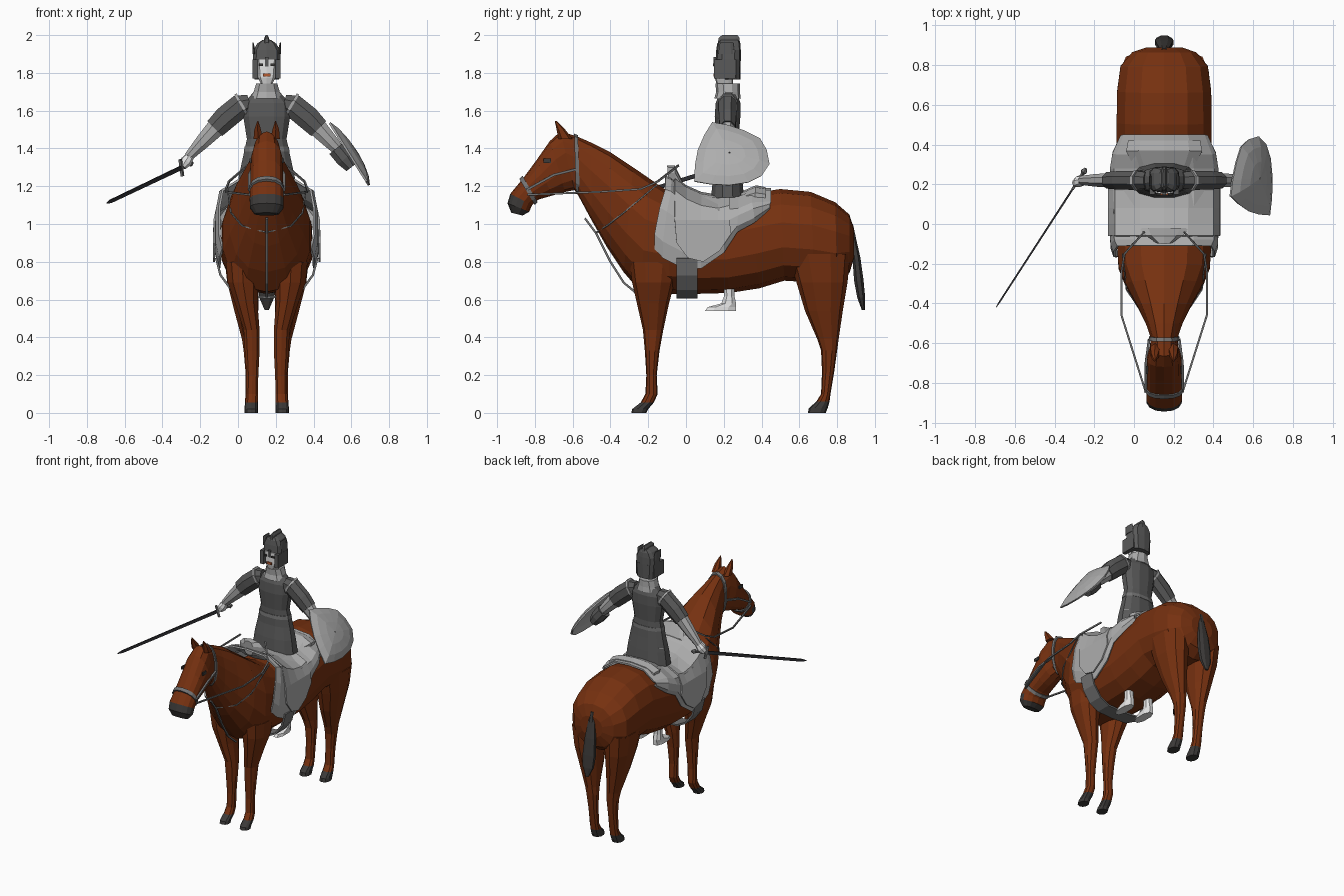
import bpy, bmesh, math
from mathutils import Vector

X0 = 0.152  # centre line of horse and rider


def material(name, r, g, b):
    m = bpy.data.materials.new(name)
    m.diffuse_color = (r, g, b, 1)
    return m


BROWN = material("horse brown", 0.18, 0.03, 0.005)
DARK = material("charcoal", 0.045, 0.042, 0.04)
ARMOUR = material("dark armour", 0.10, 0.10, 0.10)
CLOTH = material("saddle grey", 0.42, 0.42, 0.42)
MAIL = material("light armour", 0.40, 0.40, 0.40)
PALE = material("pale boots and face", 0.78, 0.78, 0.78)
STRAP = material("strap grey", 0.17, 0.17, 0.17)
BLADE = material("blade", 0.03, 0.03, 0.035)
LIP = material("mouth red", 0.45, 0.10, 0.03)


def finish(name, bm, mat, rule=None, mat2=None):
    bmesh.ops.recalc_face_normals(bm, faces=bm.faces)
    if rule:
        for f in bm.faces:
            f.material_index = int(rule(f.calc_center_median()))
    me = bpy.data.meshes.new(name)
    bm.to_mesh(me)
    bm.free()
    me.materials.append(mat)
    if mat2:
        me.materials.append(mat2)
    ob = bpy.data.objects.new(name, me)
    bpy.context.collection.objects.link(ob)
    return ob


def skin(name, rings, mat, cap=True, rule=None, mat2=None, closed=True):
    """Join rows of points with quads."""
    bm = bmesh.new()
    rows = [[bm.verts.new(p) for p in r] for r in rings]
    n = len(rows[0])
    for a, b in zip(rows, rows[1:]):
        for i in range(n if closed else n - 1):
            j = (i + 1) % n
            bm.faces.new((a[i], a[j], b[j], b[i]))
    if cap and closed:
        bm.faces.new(rows[0])
        bm.faces.new(rows[-1])
    return finish(name, bm, mat, rule, mat2)


def oval(c, u, v, n, p):
    pts = []
    for i in range(n):
        t = 2 * math.pi * (i + 0.5) / n
        a, b = math.cos(t), math.sin(t)
        a, b = (math.copysign(abs(k) ** (2 / p), k) for k in (a, b))
        pts.append(c + u * a + v * b)
    return pts


def loft(name, stations, mat, off=0, side=1, n=12, p=2.3, **kw):
    """Stations: (y1, z1, y2, z2, half width[, x offset])"""
    rings = []
    for s in stations:
        a, b = Vector((0, s[0], s[1])), Vector((0, s[2], s[3]))
        x = X0 + side * (s[5] if len(s) > 5 else off)
        c = (a + b) / 2 + Vector((x, 0, 0))
        rings.append(oval(c, Vector((s[4], 0, 0)), (a - b) / 2, n, p))
    return skin(name, rings, mat, **kw)


def column(name, levels, mat, **kw):
    """Horizontal sections: (front y, back y, z, half width[, x offset])"""
    return loft(name, [(a, z, b, z, *r) for a, b, z, *r in levels], mat, **kw)


def tube(name, pts, mat, n=4, **kw):
    """Path of (x, y, z, horizontal radius, vertical radius)"""
    rings = []
    for i, q in enumerate(pts):
        d = Vector(pts[min(i + 1, len(pts) - 1)][:3]) - Vector(pts[max(i - 1, 0)][:3])
        d.normalize()
        u = d.cross(Vector((0, 0, 1)))
        u = u.normalized() if u.length > 0.01 else Vector((1, 0, 0))
        rings.append(oval(Vector(q[:3]), u * q[3], u.cross(d) * q[4], n, 2))
    return skin(name, rings, mat, **kw)


def strap(name, pts, side=1, r=0.007):
    tube(name, [(X0 + side * x, y, z, r, r) for x, y, z in pts], STRAP)


def box(name, x, y, z, sx, sy, sz, mat):
    bm = bmesh.new()
    bmesh.ops.create_cube(bm, size=1)
    for v in bm.verts:
        v.co = Vector((X0 + x + v.co.x * sx, y + v.co.y * sy, z + v.co.z * sz))
    return finish(name, bm, mat)


# Horse body, neck and head in one loft
loft("horse_body", [
    (.89, .97, .89, .82, .09), (.865, 1.05, .865, .74, .165), (.79, 1.115, .80, .69, .225),
    (.66, 1.17, .68, .69, .242), (.50, 1.185, .52, .70, .245), (.33, 1.16, .39, .66, .245),
    (.18, 1.12, .23, .635, .245), (0, 1.13, .05, .63, .245), (-.12, 1.19, -.08, .63, .243),
    (-.20, 1.245, -.24, .64, .235), (-.28, 1.30, -.33, .745, .20), (-.40, 1.38, -.42, .88, .14),
    (-.50, 1.43, -.50, 1.02, .095), (-.58, 1.465, -.57, 1.15, .068),
    (-.665, 1.49, -.59, 1.18, .074), (-.72, 1.44, -.64, 1.17, .088), (-.79, 1.34, -.71, 1.15, .088),
    (-.86, 1.245, -.78, 1.13, .088), (-.93, 1.16, -.815, 1.10, .092), (-.945, 1.11, -.83, 1.065, .09),
    (-.925, 1.06, -.865, 1.045, .065)], BROWN, n=14,
    rule=lambda c: c.y < -.83 and c.z < 1.0 + (-.83 - c.y) * 1.6 + .05, mat2=DARK)

hoof = dict(rule=lambda c: c.z < .05, mat2=DARK)
for s, tag in ((-1, "right"), (1, "left")):
    # Horse legs, ears and eyes
    column("front_leg_" + tag, [
        (-.30, -.04, .80, .09, .13), (-.285, -.06, .69, .085, .125), (-.26, -.09, .58, .062, .108),
        (-.228, -.12, .44, .044, .08), (-.218, -.14, .33, .041, .077), (-.21, -.155, .20, .033, .076),
        (-.215, -.15, .10, .032, .078), (-.24, -.17, .055, .034, .08), (-.285, -.20, .02, .035, .082),
        (-.29, -.21, 0, .035, .082)], BROWN, side=s, n=10, **hoof)
    column("hind_leg_" + tag, [
        (.54, .87, .84, .10, .13), (.585, .855, .69, .088, .125), (.63, .83, .54, .066, .108),
        (.695, .808, .39, .045, .088), (.715, .80, .33, .042, .082), (.72, .785, .22, .034, .08),
        (.715, .765, .10, .034, .08), (.69, .76, .06, .036, .08), (.65, .75, .025, .037, .082),
        (.645, .74, 0, .037, .082)], BROWN, side=s, n=10, **hoof)
    column("horse_ear_" + tag, [(-.675, -.60, 1.45, .028, .045), (-.685, -.64, 1.50, .02, .048),
                                (-.695, -.685, 1.545, .003, .047)], BROWN, side=s, n=6)
    box("horse_eye_" + tag, s * .086, -.735, 1.335, .009, .04, .022, DARK)
    # Bridle, reins and breast collar
    strap("bridle_cheek_" + tag, [(.076, -.58, 1.29), (.092, -.70, 1.26), (.094, -.845, 1.18)], s, .009)
    strap("rein_" + tag, [(.095, -.84, 1.155), (.215, -.46, 1.17), (.215, -.24, 1.185),
                          (.20, -.15, 1.225), (.10, -.04, 1.31)], s)
    strap("breast_collar_" + tag, [(.21, -.15, 1.21), (.19, -.33, 1.06), (.13, -.42, .99),
                                   (0, -.475, .955)], s, .005)
    # Rider's legs and boots
    column("rider_leg_" + tag, [(.17, .28, 1.27, .06, .085), (.18, .27, .9, .045, .085),
                                (.19, .26, .66, .032, .083)], MAIL, side=s, n=8)
    column("boot_" + tag, [(.195, .258, .70, .032), (.20, .258, .62, .03), (.185, .268, .58, .032),
                           (.11, .27, .56, .034), (.095, .27, .54, .034)], PALE, off=.083, side=s, n=8)
    # Arms: dark sleeve, light forearm
    tube("upper_arm_" + tag, [(X0 + s * .09, .22, 1.64, .045, .05), (X0 + s * .14, .22, 1.625, .052, .068),
                              (X0 + s * .22, .22, 1.56, .05, .068), (X0 + s * .275, .22, 1.505, .045, .06)],
         ARMOUR, n=8)
    tube("forearm_" + tag, [(X0 + s * .255, .22, 1.525, .04, .056), (X0 + s * .34, .22, 1.435, .034, .042),
                            (X0 + s * .415, .22, 1.355, .024, .026)], MAIL, n=8)
    tube("shoulder_trim_" + tag, [(X0 + s * .125, .22, 1.632, .056, .075),
                                  (X0 + s * .137, .22, 1.625, .056, .075)], MAIL, n=8)
    # Helmet sides and eyes
    box("cheek_guard_" + tag, s * .06, .205, 1.82, .028, .115, .10, ARMOUR)
    column("helmet_horn_" + tag, [(.17, .26, 1.90, .012, .066), (.18, .25, 1.96, .003, .072)],
           ARMOUR, side=s, n=6)
    box("eye_" + tag, s * .03, .148, 1.843, .022, .008, .012, DARK)

# Bridle bands around the poll and the nose
loft("bridle_band", [(-.572, 1.47, -.562, 1.155, .078), (-.592, 1.478, -.582, 1.16, .08)], STRAP, n=14)
loft("noseband", [(-.865, 1.255, -.785, 1.115, .093), (-.882, 1.238, -.80, 1.10, .095)], STRAP, n=14)
strap("chest_strap", [(0, -.535, 1.03), (0, -.475, .95), (0, -.40, .80), (0, -.33, .69), (0, -.24, .615)], r=.008)

# Tail
column("tail", [(.85, .885, 1.0, .02), (.865, .90, .93, .028), (.88, .925, .82, .042),
                (.888, .942, .70, .05), (.905, .95, .61, .042), (.93, .948, .545, .012)], DARK, n=8)


def drape(name, sections, mat, thick):
    """Sheet from sections of (x, y, z) for one side, mirrored over the back."""
    rows = [[(X0 - x, y, z) for x, y, z in s[:0:-1]] + [(X0 + x, y, z) for x, y, z in s] for s in sections]
    ob = skin(name, rows, mat, closed=False)
    m = ob.modifiers.new("thickness", "SOLIDIFY")
    m.thickness, m.offset = thick, 0
    return ob


# Saddle blanket: (top y, side y, top z, bottom z, half width)
blanket = []
for yt, yb, zt, zb, w in [(-.11, -.165, 1.25, .87, .25), (-.08, -.12, 1.24, .82, .265),
                          (-.01, -.02, 1.18, .77, .268), (.08, .08, 1.15, .765, .268),
                          (.19, .20, 1.14, .85, .268), (.28, .27, 1.15, .96, .268),
                          (.35, .36, 1.18, 1.01, .255), (.45, .44, 1.185, 1.08, .215)]:
    low = zt - .07
    blanket.append([(0, yt, zt), (w * .55, yt, zt - .01), (w * .93, yt, low),
                    (w, (yt + yb) / 2, low * .7 + zb * .3), (w, yb, low * .25 + zb * .75), (w - .018, yb, zb)])
drape("saddle_blanket", blanket, CLOTH, .012)
# Saddle flap, seat ends and girth
drape("saddle_seat", [[(0, y, z), (.12, y, z - .01), (.245, y, z - .07), (.277, y, 1.02), (.279, y + .01, b)]
                      for y, z, b in [(-.06, 1.245, .90), (.0, 1.20, .82), (.08, 1.165, .80),
                                      (.17, 1.15, .86), (.23, 1.165, .95)]], CLOTH, .010)
loft("saddle_pommel", [(-.10, 1.31, -.09, 1.2, .04), (-.06, 1.31, -.05, 1.18, .10),
                       (-.02, 1.23, -.02, 1.15, .13)], CLOTH, n=10)
loft("saddle_cantle", [(.29, 1.17, .29, 1.08, .16), (.37, 1.205, .36, 1.08, .20),
                       (.42, 1.195, .42, 1.08, .19)], CLOTH, n=10)
drape("girth", [[(0, y, .612), (.12, y, .618), (.19, y, .655), (.245, y, .73), (.268, y, .82)]
                for y in (-.05, .06)], STRAP, .012)

# Rider torso with flared skirt, collar and neck
column("torso", [(.13, .31, 1.14, .17), (.14, .30, 1.24, .155), (.155, .29, 1.33, .135), (.16, .28, 1.45, .108),
                 (.15, .29, 1.57, .128), (.155, .29, 1.64, .125), (.18, .27, 1.70, .07)], ARMOUR, n=12)
column("belt", [(.152, .288, 1.385, .125), (.155, .286, 1.41, .12)], STRAP, n=12)
column("collar", [(.15, .29, 1.665, .085), (.16, .285, 1.70, .072), (.155, .285, 1.745, .058)], MAIL, n=10)

# Head and helmet
column("face", [(.165, .25, 1.73, .025), (.152, .25, 1.775, .048), (.150, .25, 1.87, .058)], PALE, n=10, p=3)
box("mouth", 0, .149, 1.79, .038, .008, .016, LIP)
column("helmet_back", [(.20, .288, 1.765, .066), (.20, .29, 1.87, .076)], ARMOUR, n=10, p=3)
column("helmet", [(.157, .29, 1.862, .076), (.16, .29, 1.92, .073), (.165, .288, 1.955, .052),
                  (.18, .28, 1.975, .022)], ARMOUR, n=10, p=3.5)
column("helmet_crest", [(.165, .29, 1.94, .02), (.17, .285, 1.985, .013), (.19, .275, 2.0, .005)], ARMOUR, n=8, p=4)
box("nose_guard", 0, .152, 1.86, .018, .012, .05, ARMOUR)

# Sword held in the right hand
tip, grip = Vector((-.695, -.42, 1.11)), Vector((-.30, .19, 1.298))
d = (tip - grip).normalized()
tube("sword_blade", [(*grip, .007, .016), (*(tip - d * .04), .006, .013), (*tip, .002, .003)], BLADE)
back = grip - d * .09
tube("sword_grip", [(*back, .009, .009), (*grip, .009, .009)], STRAP, n=6)
tube("sword_pommel", [(*(back - d * .02), .008, .008), (*back, .018, .018), (*(back + d * .015), .008, .008)],
     STRAP, n=6)
up = d.cross(Vector((0, 0, 1))).normalized().cross(d)
tube("sword_guard", [(*(grip + up * k), .01, .01) for k in (-.045, .045)], STRAP)
tube("right_hand", [(-.25, .22, 1.365, .022, .022), (-.275, .215, 1.33, .03, .032),
                    (-.295, .205, 1.305, .02, .022)], PALE, n=8)
# Gauntlet behind the shield
tube("left_gauntlet", [(.52, .22, 1.40, .04, .05), (.565, .22, 1.345, .045, .05),
                       (.60, .22, 1.30, .035, .035)], ARMOUR, n=8)

# Shield: tilted outline with a bulged middle
outline = [(.14, 1.535), (.22, 1.52), (.31, 1.49), (.39, 1.45), (.425, 1.39), (.44, 1.315), (.40, 1.255),
           (.33, 1.22), (.23, 1.205), (.13, 1.21), (.045, 1.225), (.05, 1.31), (.065, 1.39), (.10, 1.47)]
rings = []
for k, lift in ((1, 0), (.75, .02), (.4, .033), (.02, .038)):
    row = []
    for y, z in outline:
        y, z = .23 + (y - .23) * k, 1.355 + (z - 1.355) * k
        row.append((.485 + (1.535 - z) * .63 + lift * .85, y, z + lift * .53))
    rings.append(row)
shield = skin("shield", rings, CLOTH, cap=False)
mod = shield.modifiers.new("thickness", "SOLIDIFY")
mod.thickness, mod.offset = .012, 0
